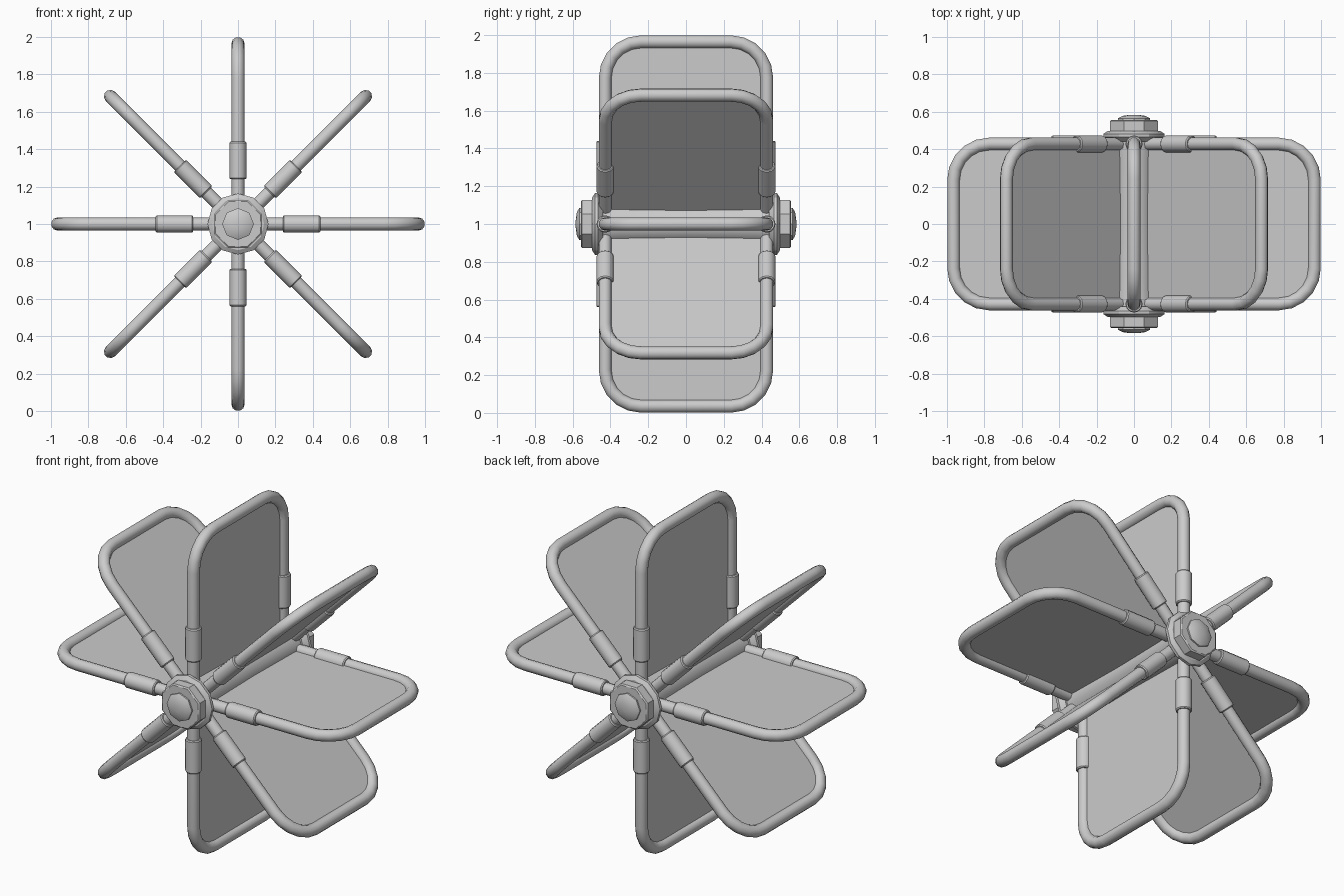
import bpy, bmesh
from math import sin, cos, pi, radians

if "Cube" in bpy.data.objects:
    bpy.data.objects.remove(bpy.data.objects["Cube"])

CENTRE = (0, 0, 1)
HALF_W, TIP, CORNER, TUBE = 0.428, 0.965, 0.19, 0.035


def add_object(name, mesh, angle=0.0):
    ob = bpy.data.objects.new(name, mesh)
    bpy.context.collection.objects.link(ob)
    ob.location = CENTRE
    ob.rotation_euler = (0, angle, 0)
    return ob


def smooth(ob, deg=35):
    bpy.ops.object.select_all(action='DESELECT')
    ob.select_set(True)
    bpy.context.view_layer.objects.active = ob
    bpy.ops.object.shade_smooth_by_angle(angle=radians(deg))


def lathe(bm, profile, sides, axis='Y', offset=0.0, phase=0.0):
    """Closed solid of revolution from (radius, position along axis) pairs."""
    rings = []
    for r, t in profile:
        ring = []
        for i in range(sides):
            a = 2 * pi * i / sides + phase
            u, v = r * cos(a), r * sin(a)
            ring.append(bm.verts.new((u, t, v) if axis == 'Y' else (u, v + offset, t)))
        rings.append(ring)
    for lo, hi in zip(rings, rings[1:]):
        for i in range(sides):
            j = (i + 1) % sides
            bm.faces.new((lo[i], lo[j], hi[j], hi[i]))
    bm.faces.new(rings[0])
    bm.faces.new(rings[-1])


def finish(bm, name):
    bmesh.ops.recalc_face_normals(bm, faces=bm.faces)
    mesh = bpy.data.meshes.new(name)
    bm.to_mesh(mesh)
    bm.free()
    return mesh


# Axle drum, slightly wider at its ends
bm = bmesh.new()
lathe(bm, [(0.125, -0.48), (0.115, -0.36), (0.108, 0), (0.115, 0.36), (0.125, 0.48)], 16)
smooth(add_object("axle_drum", finish(bm, "axle_drum")))

# End flanges, octagonal nuts and domed knobs on both ends
for side, label in ((-1, "front"), (1, "back")):
    parts = (
        ("flange", [(0.135, 0.44), (0.163, 0.465), (0.163, 0.482), (0.14, 0.497)], 12, 0),
        ("nut", [(0.138, 0.48), (0.138, 0.55), (0.13, 0.556)], 8, pi / 8),
        ("knob", [(0.085, 0.54), (0.085, 0.565), (0.062, 0.578), (0.02, 0.584)], 8, 0),
    )
    for part, prof, sides, phase in parts:
        bm = bmesh.new()
        lathe(bm, [(r, t * side) for r, t in prof], sides, phase=phase)
        smooth(add_object(f"{label}_{part}", finish(bm, part)), 30)

# Rounded U-shaped outline shared by the blade frame and panel
path = [(-HALF_W, 0.09)]
for cy, start in ((-(HALF_W - CORNER), pi), (HALF_W - CORNER, pi / 2)):
    for i in range(6):
        a = start - i * pi / 10
        path.append((cy + CORNER * cos(a), TIP - CORNER + CORNER * sin(a)))
path.append((HALF_W, 0.09))

# Tubular frame
curve = bpy.data.curves.new("blade_frame", 'CURVE')
curve.dimensions = '3D'
curve.bevel_depth = TUBE
curve.bevel_resolution = 3
curve.use_fill_caps = True
spline = curve.splines.new('POLY')
spline.points.add(len(path) - 1)
for p, (y, z) in zip(spline.points, path):
    p.co = (0, y, z, 1)
frame = add_object("blade_frame_1", curve)
bpy.context.view_layer.objects.active = frame
frame.select_set(True)
bpy.ops.object.convert(target='MESH')
frame = bpy.context.view_layer.objects.active
smooth(frame, 50)

# Thin panel stretched inside the frame
bm = bmesh.new()
faces = [bm.faces.new([bm.verts.new((x, y, z)) for y, z in path]) for x in (-0.006, 0.006)]
a, b = (list(f.verts) for f in faces)
for i in range(len(a)):
    j = (i + 1) % len(a)
    bm.faces.new((a[i], a[j], b[j], b[i]))
panel = add_object("blade_panel_1", finish(bm, "blade_panel"))

# Sleeves clamped round both legs of the frame
bm = bmesh.new()
for y in (-HALF_W, HALF_W):
    lathe(bm, [(0.041, 0.24), (0.046, 0.246), (0.046, 0.434), (0.041, 0.44)], 12, 'Z', y)
sleeves = add_object("blade_sleeves_1", finish(bm, "blade_sleeves"))
smooth(sleeves)

# Repeat the blade round the axle
for k in range(1, 8):
    for src in (frame, panel, sleeves):
        add_object(src.name[:-1] + str(k + 1), src.data, k * pi / 4)
